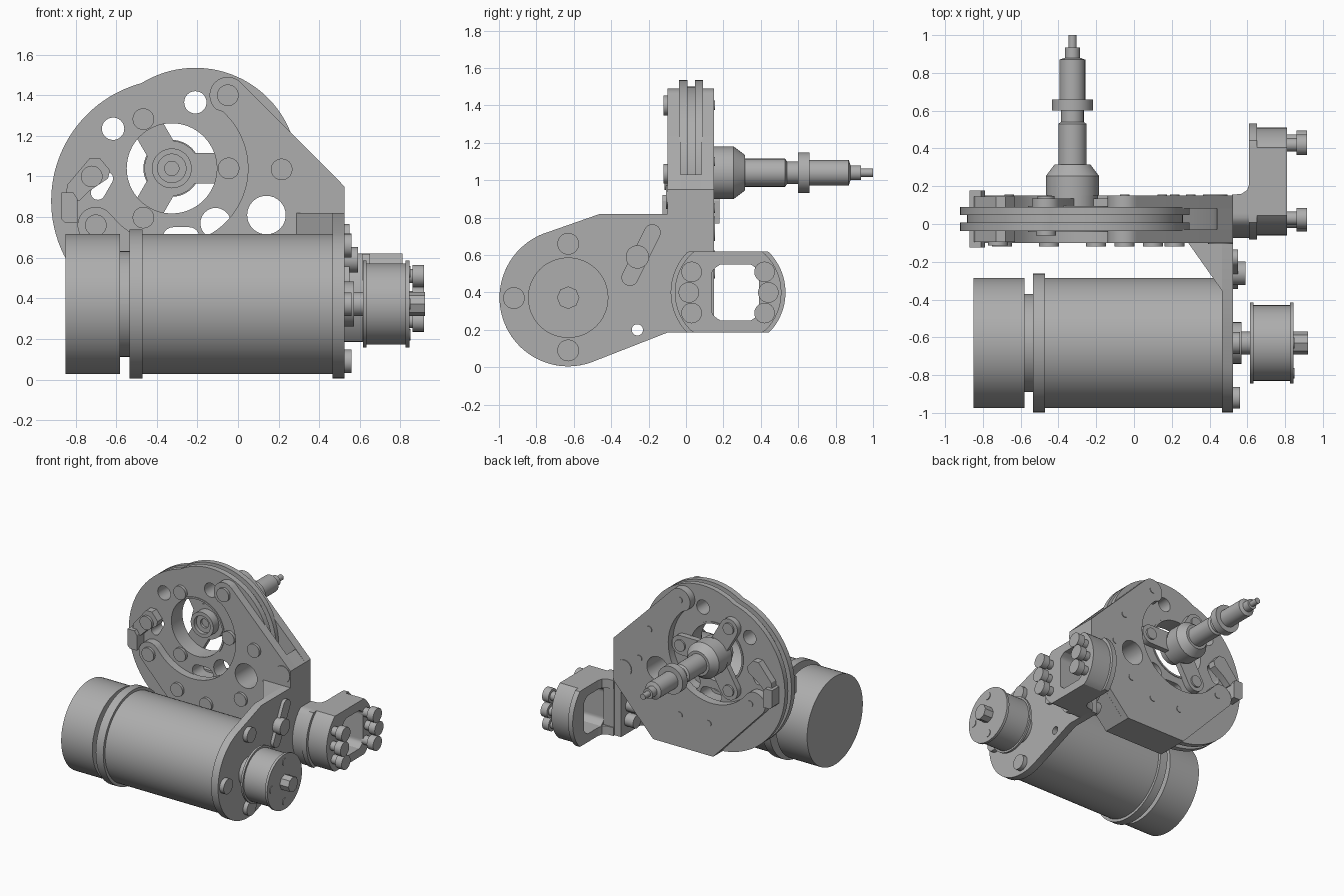
import bpy, bmesh
from math import sin, cos, radians, sqrt, pi

if "Cube" in bpy.data.objects:
    bpy.data.objects.remove(bpy.data.objects["Cube"])

METAL = bpy.data.materials.new("machined_grey")
METAL.use_nodes = True
GREY = (0.42, 0.42, 0.42, 1)
METAL.diffuse_color = GREY
METAL.node_tree.nodes["Principled BSDF"].inputs["Base Color"].default_value = GREY
parts = []


def place(axis, u, v, d):
    return {"X": (d, u, v), "Y": (u, d, v), "Z": (u, v, d)}[axis]


def finish(name, bm):
    bmesh.ops.recalc_face_normals(bm, faces=bm.faces)
    mesh = bpy.data.meshes.new(name)
    bm.to_mesh(mesh)
    bm.free()
    mesh.materials.append(METAL)
    ob = bpy.data.objects.new(name, mesh)
    bpy.context.scene.collection.objects.link(ob)
    parts.append(ob)
    return ob


def prism(name, axis, outline, a, b):
    """Extrude a 2D outline along an axis from a to b."""
    bm = bmesh.new()
    low = [bm.verts.new(place(axis, u, v, a)) for u, v in outline]
    high = [bm.verts.new(place(axis, u, v, b)) for u, v in outline]
    bm.faces.new(low)
    bm.faces.new(high)
    n = len(outline)
    for i in range(n):
        j = (i + 1) % n
        bm.faces.new((low[i], low[j], high[j], high[i]))
    return finish(name, bm)


def lathe(name, axis, cu, cv, profile, n=48):
    """Turn a closed (radius, distance) profile; zero radius closes at the axis."""
    bm = bmesh.new()
    rings = []
    for r, d in profile:
        if r == 0:
            rings.append([bm.verts.new(place(axis, cu, cv, d))] * n)
        else:
            rings.append([bm.verts.new(place(axis, cu + r * cos(2 * pi * i / n),
                                             cv + r * sin(2 * pi * i / n), d)) for i in range(n)])
    for p, q in zip(rings, rings[1:]):
        for i in range(n):
            j = (i + 1) % n
            corners = list(dict.fromkeys((p[i], p[j], q[j], q[i])))
            if len(corners) > 2:
                bm.faces.new(corners)
    return finish(name, bm)


def arc(cu, cv, r, start, end, n=24):
    return [(cu + r * cos(radians(start + (end - start) * i / n)),
             cv + r * sin(radians(start + (end - start) * i / n))) for i in range(n + 1)]


def circle(cu, cv, r, n=40):
    return arc(cu, cv, r, 0, 360, n)[:-1]


def rod(name, axis, cu, cv, r, a, b, n=32):
    return prism(name, axis, circle(cu, cv, r, n), a, b)


def clipped(cu, cv, r, u0, u1, v0, v1):
    pts = [(min(max(u, u0), u1), min(max(v, v0), v1)) for u, v in circle(cu, cv, r, 64)]
    return [p for i, p in enumerate(pts) if p != pts[i - 1]]


def capsule(u0, v0, u1, v1, r):
    length = sqrt((u1 - u0) ** 2 + (v1 - v0) ** 2)
    du, dv = (u1 - u0) / length, (v1 - v0) / length
    half = arc(0, 0, r, -90, 90, 12)
    return ([(u1 + a * du - b * dv, v1 + a * dv + b * du) for a, b in half]
            + [(u0 - a * du + b * dv, v0 - a * dv - b * du) for a, b in half])


def cut(ob, *cutters):
    for c in cutters:
        mod = ob.modifiers.new("cut", "BOOLEAN")
        mod.operation, mod.solver, mod.object = "DIFFERENCE", "EXACT", c
    bpy.context.view_layer.update()
    ob.data = bpy.data.meshes.new_from_object(ob.evaluated_get(bpy.context.evaluated_depsgraph_get()))
    ob.modifiers.clear()
    for c in cutters:
        if c in parts:
            parts.remove(c)
            bpy.data.objects.remove(c)


# Motor, turned around its long axis
MY, MZ = -0.63, 0.372
lathe("motor", "X", MY, MZ, [(0, -.85), (.345, -.85), (.345, -.58), (.26, -.58), (.26, -.535),
                            (.367, -.535), (.367, -.47), (.345, -.47), (.345, .47), (0, .47)], 72)

# Motor mounting plate with adjustment pin
plate = prism("motor_plate", "X", arc(MY, MZ, .367, 107, 290, 40)
              + [(-.1, .185), (.14, .185), (.14, .82), (-.46, .82)], .465, .525)
cut(plate, rod("hole", "X", -.26, .2, .03, .4, .6))
prism("adjuster_slot_block", "X", capsule(-.3, .48, -.18, .72, .045), .51, .55)
rod("adjuster_bolt", "X", -.26, .59, .062, .52, .59)
for y, z in [(-.63, .66), (-.92, .37), (-.63, .09), (-.34, .37)]:
    if y < -.4:
        rod("motor_plate_bolt", "X", y, z, .058, .52, .56)
prism("gusset", "Z", [(.28, -.09), (.52, -.09), (.52, -.43)], .62, .82)

# Drive pulley on the motor shaft
lathe("drive_pulley", "X", MY, MZ, [(0, .525), (.11, .525), (.11, .57), (.06, .57), (.06, .615),
      (.215, .615), (.215, .632), (.2, .632), (.2, .825), (.215, .825), (.215, .845), (0, .845)])
rod("shaft_end", "X", MY, MZ, .06, .84, .92, 8)
for y, z in [(-.63, .53), (-.79, .372), (-.63, .22)]:
    rod("pulley_pin", "X", y, z, .028, .83, .85, 20)

# Side bracket: clipped ring with a rounded opening and six cap screws
BY, BZ = .225, .4
opening = clipped(.265, BZ, .17, .14, .39, .25, .55)
for name, r, a, b in [("bracket_flange", .307, .61, .65), ("bracket_ring", .285, .648, .81)]:
    ring = prism(name, "X", clipped(BY, BZ, r, -1, 1, .185, .62), a, b)
    cut(ring, prism("hole", "X", opening, a - .1, b + .1))
prism("bracket_foot", "X", [p for p in clipped(BY, BZ, .3, -1, .15, .185, .62)], .52, .612)
prism("bracket_fillet", "Z", [(.52, .14), (.52, .155), (.57, .16), (.6, .18), (.612, .22), (.612, .14)], .185, .25)
prism("bracket_fillet", "Z", [(.52, .14), (.52, .155), (.57, .16), (.6, .18), (.612, .22), (.612, .14)], .55, .62)
for y in (.03, .42):
    for z in (.29, .4, .51):
        yy = y + (0 if z != .4 else (-.015 if y < .2 else .02))
        lathe("cap_screw", "X", yy, z, [(0, .8), (.035, .8), (.035, .86), (.055, .86), (.055, .915), (0, .915)], 24)
        if y < .2:
            rod("rear_screw", "X", yy + .02, z, .05, .39, .47, 24)

# Cam disc: two overlapping circles with a grooved rim
CX, CZ = -.326, 1.04


def cam(inset):
    out, ox, oz = [], -.28, .95
    for i in range(120):
        c, s = cos(2 * pi * i / 120), sin(2 * pi * i / 120)
        reach = []
        for x, z, r in [(-.32, .88, .6), (-.21, 1.03, .505)]:
            b = c * (x - ox) + s * (z - oz)
            reach.append(b + sqrt(b * b - (x - ox) ** 2 - (z - oz) ** 2 + (r - inset) ** 2))
        out.append((ox + max(reach) * c, oz + max(reach) * s))
    return out


for name, inset, a, b in [("cam_front", 0, -.037, .008), ("cam_core", .035, .008, .048), ("cam_back", 0, .048, .09)]:
    disc = prism(name, "Y", cam(inset), a, b)
    holes = [rod("hole", "Y", x, z, r, -.3, .3) for x, z, r in
             [(CX, CZ, .225), (-.21, 1.365, .055), (-.615, 1.235, .055), (-.11, .77, .075), (.14, .81, .095)]]
    holes += [prism("hole", "Y", capsule(-.69, .92, -.65, .99, .035), -.3, .3),
              prism("hole", "Y", capsule(-.32, .7, -.24, .7, .05), -.3, .3)]
    cut(disc, *holes)

# Thin lip around the central opening
lathe("opening_lip", "Y", CX, CZ, [(.222, -.042), (.236, -.042), (.236, .095), (.222, .095), (.222, -.042)], 64)

# Two-armed frame cheeks in front of and behind the disc
cheek = ([(.525, .62), (.525, .95)] + arc(-.05, 1.4, .09, 45, 232)
         + arc(CX, CZ, .375, 408, 221, 48) + arc(-.7, .76, .09, 37, 222) + [(-.34, .25), (.18, .25)])
for name, a, b in [("frame_front", -.1, -.03), ("frame_back", .083, .15)]:
    cut(prism(name, "Y", cheek, a, b), rod("hole", "Y", .14, .81, .095, -.3, .3))
prism("frame_column", "Y", [(.44, 1.03), (.525, .95), (.525, .62), (.2, .27), (.3, .55), (.42, .8)], -.05, .1)
prism("frame_base", "Y", [(.18, .25), (.22, .293), (-.38, .293), (-.34, .25)], -.05, .1)

# Bolt heads on both cheeks
for x, z in [(-.05, 1.4), (.215, 1.035), (-.7, .76), (.1, .62), (-.2, .5), (-.45, .55)]:
    rod("front_bolt", "Y", x, z, .053, -.12, -.09)
for x, z in [(-.05, 1.4), (.215, 1.1), (-.66, .75), (.15, .6), (-.05, .5), (-.3, .5), (.3, .85)]:
    rod("back_pin", "Y", x, z, .025, .14, .155, 20)
rod("corner_dowel", "Y", .458, .91, .065, -.106, -.09)
rod("back_dowel", "Y", .43, .74, .065, .14, .156)

# Stop lever and stop block at the disc edge, on both faces
for a, b in [(-.095, -.03), (.085, .145)]:
    prism("stop_lever", "Y", [(-.85, .9), (-.84, .96), (-.73, 1.09), (-.68, 1.09), (-.63, 1.03),
                              (-.64, .99), (-.73, .93), (-.78, .88)], a, b)
rod("lever_bolt", "Y", -.72, 1.0, .053, -.115, -.09)
for a, b in [(-.125, -.03), (.085, .178)]:
    prism("stop_block", "Y", [(-.87, .79), (-.87, .92), (-.81, .92), (-.79, .89), (-.79, .77), (-.85, .77)], a, b)

# Three-armed spider that carries the spindle
rod("spider_hub", "Y", CX, CZ, .135, .088, .15, 48)
for angle in (0, 120, 240):
    x, z = CX + .28 * cos(radians(angle)), CZ + .28 * sin(radians(angle))
    prism("spider_arm", "Y", capsule(CX, CZ, x, z, .075), .09, .135)
    rod("spider_bolt", "Y", x, z, .053, -.06, -.03)
    rod("spider_nut", "Y", x, z, .045, .13, .148, 24)

# Spindle with a stepped bore facing the front
lathe("spindle", "Y", CX, CZ, [
    (0, .07), (.035, .07), (.035, .05), (.07, .05), (.07, .02), (.098, .02), (.098, .15), (.14, .15),
    (.14, .255), (.095, .315), (.075, .315), (.075, .53), (.06, .54), (.06, .6), (.108, .6),
    (.108, .66), (.068, .66), (.068, .87), (.04, .88), (.04, .935), (.022, .935), (.022, 1.0), (0, 1.0)])

bpy.ops.object.select_all(action="DESELECT")
for ob in parts:
    ob.select_set(True)
bpy.context.view_layer.objects.active = parts[0]
bpy.ops.object.shade_smooth_by_angle(angle=radians(30))
